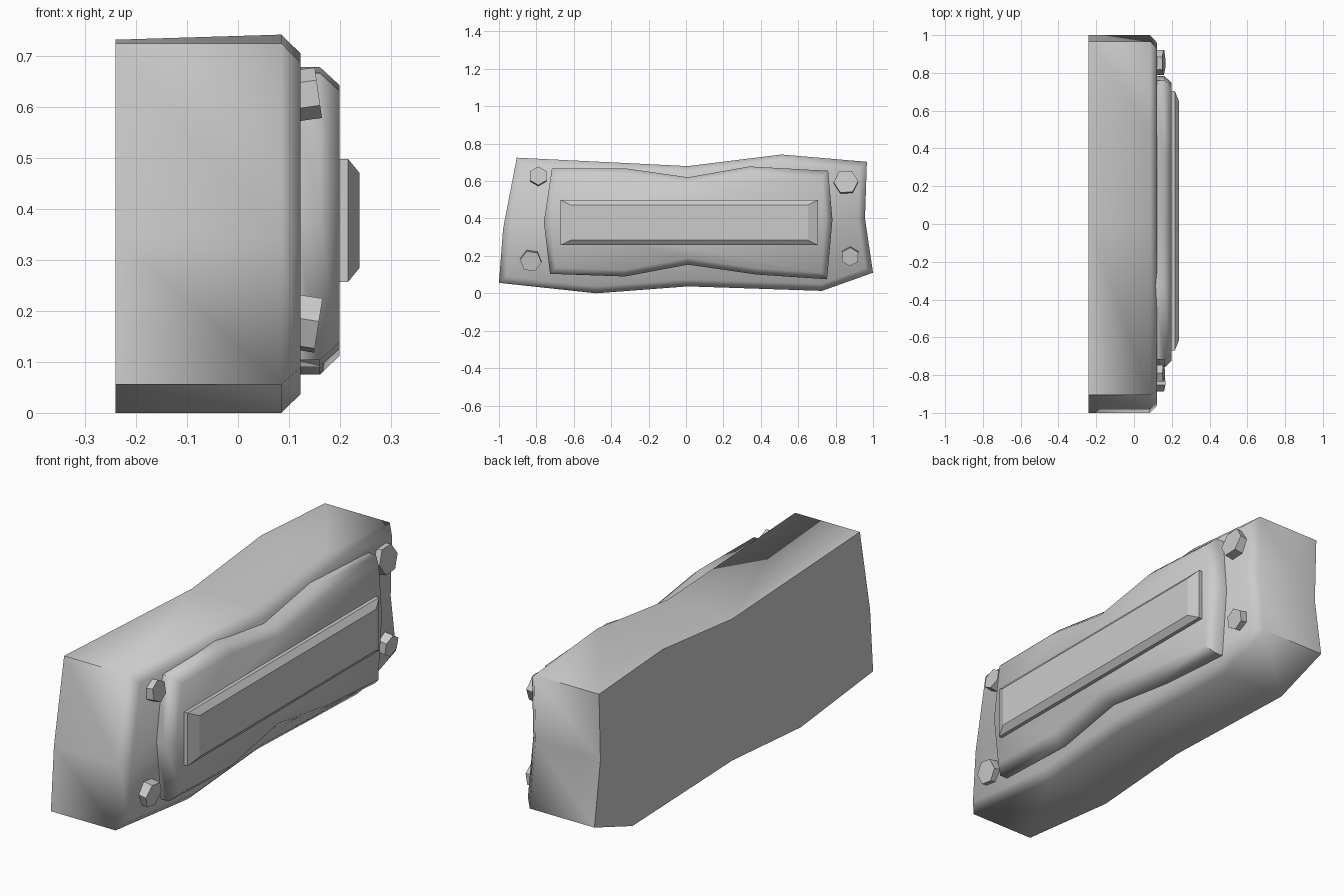
import bpy, bmesh
from math import radians, cos, sin, tau
from mathutils import Matrix, Vector

if "Cube" in bpy.data.objects:
    bpy.data.objects.remove(bpy.data.objects["Cube"])


def finish(name, bm, angle):
    bmesh.ops.recalc_face_normals(bm, faces=bm.faces)
    me = bpy.data.meshes.new(name)
    bm.to_mesh(me)
    bm.free()
    ob = bpy.data.objects.new(name, me)
    bpy.context.collection.objects.link(ob)
    if angle:
        bpy.ops.object.select_all(action='DESELECT')
        ob.select_set(True)
        bpy.context.view_layer.objects.active = ob
        bpy.ops.object.shade_smooth_by_angle(angle=radians(angle))
    return ob


def slab(name, outline, x_back, x_edge, x_front, inset, angle):
    """Extrude a (y, z) outline along x and chamfer its front rim."""
    bm = bmesh.new()
    back = bm.faces.new([bm.verts.new((x_back, y, z)) for y, z in outline])
    out = bmesh.ops.extrude_face_region(bm, geom=[back], use_keep_orig=True)["geom"]
    front = next(g for g in out if isinstance(g, bmesh.types.BMFace))
    for v in front.verts:
        v.co.x = x_edge
    bmesh.ops.recalc_face_normals(bm, faces=bm.faces)
    bmesh.ops.inset_region(bm, faces=[front], thickness=inset, use_even_offset=True)
    for v in front.verts:
        v.co.x = x_front
    return finish(name, bm, angle)


# Main stone-like block with an uneven outline
block = slab("block", [
    (-1.0, .056), (-.48, 0), (.01, .037), (.727, .013), (1.0, .11), (.957, .40),
    (.967, .703), (.51, .742), (.01, .68), (-.905, .725), (-.978, .345)],
    -.24, .085, .123, .037, 60)
for v in block.data.vertices:  # the back of the top hump sits slightly lower
    if v.co.x < -.2 and v.co.z > .73:
        v.co.z = .732

# Raised panel
slab("panel", [
    (-.727, .104), (-.326, .09), (.01, .153), (.38, .10), (.754, .075), (.783, .393),
    (.76, .655), (.34, .678), (.01, .62), (-.326, .668), (-.717, .666), (-.76, .38)],
    .11, .161, .199, .035, 60)

# Central bar, with longer bevels at its ends
bar = slab("bar", [(-.67, .257), (.705, .257), (.705, .498), (-.67, .498)],
           .19, .216, .238, .027, 30)
for v in bar.data.vertices:
    if v.co.x > .23:
        v.co.y += .027 if v.co.y < 0 else -.027

# Hexagonal bolts: y, z, radius, spin, upward tilt
for i, (y, z, r, spin, tilt) in enumerate([
        (-.79, .623, .05, 30, 8), (-.83, .177, .058, -8, -9),
        (.855, .592, .066, 3, 8), (.877, .2, .05, 28, -8)]):
    bm = bmesh.new()
    rings = [[bm.verts.new((x, r * cos(radians(spin) + k * tau / 6),
                            r * sin(radians(spin) + k * tau / 6)))
              for k in range(6)] for x in (-.02, .036)]
    for ring in rings:
        bm.faces.new(ring)
    for k in range(6):
        n = (k + 1) % 6
        bm.faces.new((rings[0][k], rings[0][n], rings[1][n], rings[1][k]))
    bm.transform(Matrix.Translation(Vector((.122, y, z)))
                 @ Matrix.Rotation(radians(-tilt), 4, 'Y'))
    finish(f"bolt_{i + 1}", bm, 0)
